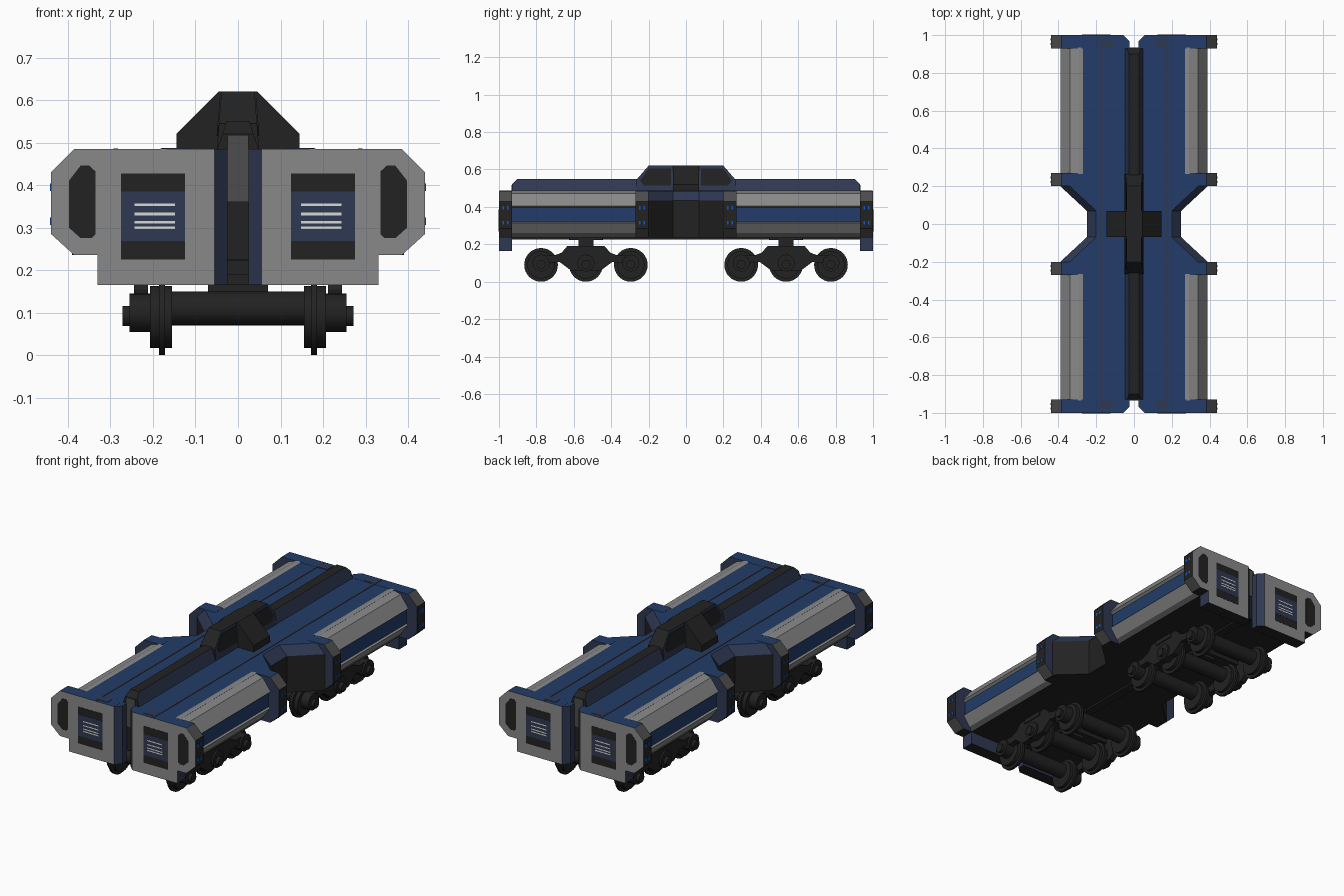
import bpy, bmesh, math
from mathutils import Vector

if "Cube" in bpy.data.objects:
    bpy.data.objects.remove(bpy.data.objects["Cube"])

COLOURS = {
    "blue_paint": (.016, .046, .14), "navy_paint": (.028, .040, .085),
    "black_metal": (.016, .016, .016), "grey_panel": (.25, .25, .25),
    "dark_grey": (.075, .075, .075), "white_bars": (.7, .7, .68),
    "blue_light": (.005, .10, .60)}
BLUE, NAVY, BLACK, GREY, DGREY, WHITE, LIGHT = range(7)
MATS = []
for n, c in COLOURS.items():
    m = bpy.data.materials.new(n)
    m.diffuse_color = (*c, 1)
    m.use_nodes = True
    m.node_tree.nodes["Principled BSDF"].inputs["Base Color"].default_value = m.diffuse_color
    MATS.append(m)


def loft(name, rings, mat, smooth=False):
    """Closed solid through rings of 3D points; mat is a colour or rule(normal, centre)."""
    bm = bmesh.new()
    vs = [[bm.verts.new(p) for p in r] for r in rings]
    n = len(vs[0])
    for a, b in zip(vs, vs[1:]):
        for i in range(n):
            bm.faces.new((a[i], a[(i + 1) % n], b[(i + 1) % n], b[i]))
    bm.faces.new(vs[0])
    bm.faces.new(vs[-1])
    bmesh.ops.recalc_face_normals(bm, faces=bm.faces)
    bm.normal_update()
    for f in bm.faces:
        f.material_index = mat(f.normal, f.calc_center_median()) if callable(mat) else mat
    me = bpy.data.meshes.new(name)
    bm.to_mesh(me)
    bm.free()
    for m in MATS:
        me.materials.append(m)
    ob = bpy.data.objects.new(name, me)
    bpy.context.collection.objects.link(ob)
    if smooth:
        bpy.ops.object.select_all(action='DESELECT')
        ob.select_set(True)
        bpy.context.view_layer.objects.active = ob
        bpy.ops.object.shade_smooth_by_angle(angle=math.radians(35))
    return ob


def prism(name, pts, axis, a, b, mat, sx=1, sy=1, smooth=False):
    """Extrude a 2D profile along an axis from a to b, mirrored by sx, sy."""
    def place(u, v, w):
        p = {"x": (w, u, v), "y": (u, w, v), "z": (u, v, w)}[axis]
        return (p[0] * sx, p[1] * sy, p[2])
    return loft(name, [[place(u, v, w) for u, v in pts] for w in (a, b)], mat, smooth)


def box(name, x, y, z, mat, sx=1, sy=1):
    pts = [(x[0], y[0]), (x[1], y[0]), (x[1], y[1]), (x[0], y[1])]
    return prism(name, pts, "z", z[0], z[1], mat, sx, sy)


def disc(name, y, z, r, a, b, mat, sx=1, n=24):
    pts = [(y + r * math.cos(2 * math.pi * i / n), z + r * math.sin(2 * math.pi * i / n))
           for i in range(n)]
    return prism(name, pts, "x", a, b, mat, sx, 1, True)


# Colour rules
def body_rule(n, c):
    return BLUE if n.z > .9 else BLACK if n.z < -.9 else NAVY

def frame_rule(n, c):
    if abs(n.y) > .9:
        return GREY if abs(c.y) > .97 else NAVY
    if abs(n.z) > .9:
        return BLUE if n.z > 0 else BLACK
    if abs(n.x) > .9:
        return BLACK if c.z > .24 else NAVY
    return DGREY

def tank_rule(n, c):
    if n.z < -.95 or abs(n.y) > .9:
        return BLACK
    if abs(n.x) > .9 and .32 < c.z < .4:
        return BLUE
    return DGREY if c.z < .26 else GREY

def waist_rule(n, c):
    return BLUE if n.z > .9 else NAVY if n.z > .3 else BLACK

def spine_rule(n, c):
    return NAVY if abs(n.x) > .5 else BLACK


END = [(.055, .165), (.33, .165), (.33, .235), (.385, .235), (.44, .285),
       (.44, .43), (.385, .485), (.055, .485)]
MID = [(.28, .235), (.385, .235), (.44, .285), (.44, .43), (.385, .485), (.28, .485)]
TANK = [(.27, .236), (.33, .236), (.345, .26), (.385, .315), (.375, .32), (.375, .396),
        (.388, .406), (.34, .472), (.29, .4865), (.27, .484)]
POCKET = [(.335, .285), (.345, .275), (.37, .275), (.398, .30), (.398, .41),
          (.37, .446), (.35, .446), (.335, .432)]

for sx in (-1, 1):
    # Waist in the middle with bevelled top edge
    plan = [(.025, .2), (.39, .2), (.25, .07), (.25, -.07), (.39, -.2), (.025, -.2)]
    rings = [[(sx * (x - d if x > .1 else x), y, z) for x, y in plan]
             for z, d in ((.235, 0), (.435, 0), (.484, .05))]
    loft("waist", rings, waist_rule)
    # Thin dark line along the roof
    box("roof_line", (.168, .182), (-.998, .998), (.48, .4865), NAVY, sx)
    for sy in (-1, 1):
        # Body half and bevelled inner corner
        prism("body", [(.025, .2), (.025, .97), (.3, .97), (.3, .2)], "z",
              .235, .484, body_rule, sx, sy)
        prism("inner_corner", [(.025, .93), (.025, .97), (.055, .9995), (.08, .9995), (.08, .93)],
              "z", .166, .4845, body_rule, sx, sy)
        # End frame, middle frame and the side tank between them
        prism("end_frame", END, "y", .93, 1, frame_rule, sx, sy)
        prism("middle_frame", MID, "y", .2, .27, frame_rule, sx, sy)
        prism("side_tank", TANK, "y", .265, .935, tank_rule, sx, sy)
        # End plate details
        box("end_window", (.125, .275), (.995, 1.001), (.225, .427), BLACK, sx, sy)
        box("end_panel", (.125, .275), (.996, 1.002), (.268, .385), NAVY, sx, sy)
        for z in (.354, .332, .313, .300):
            box("panel_bar", (.148, .243), (.997, 1.003), (z - .003, z + .003), WHITE, sx, sy)
        prism("end_pocket", POCKET, "y", .995, 1.001, BLACK, sx, sy)
        box("roof_patch", (.11, .18), (.935, .98), (.48, .4868), NAVY, sx, sy)
        # Small side lights
        for yc in (.965, .235):
            for dy in (-.012, .012):
                for z in (.395, .315):
                    box("side_light", (.436, .442), (yc + dy - .005, yc + dy + .005),
                        (z - .009, z + .009), LIGHT, sx, sy)

# Core in the slit and its grey end plates
box("core", (-.025, .025), (-.93, .93), (.225, .5), BLACK)
for sy in (-1, 1):
    box("core_end_plate", (-.025, .025), (.925, .934), (.36, .518), DGREY, 1, sy)


def ridge(name, stations, base, slope):
    rings = []
    for y, top in stations:
        w = base - slope * (top - .48)
        rings.append([(-base, y, .48), (base, y, .48), (w, y, top), (-w, y, top)])
    return loft(name, rings, spine_rule)


# Spine along the roof and raised hump
ridge("roof_spine", [(-.93, .52), (-.9, .55), (.9, .55), (.93, .52)], .05, .33)
ridge("roof_hump", [(-.265, .545), (-.2, .62), (.2, .62), (.265, .545)], .05, .08)
hump_window = [(.08, .515), (.225, .515), (.245, .54), (.2, .605), (.08, .605)]
for sx in (-1, 1):
    for sy in (-1, 1):
        loft("hump_window", [[(sx * (.05 - .08 * (z - .48) + d), sy * y, z) for y, z in hump_window]
                             for d in (-.005, .003)], BLACK)
prism("cross_housing", [(-.145, .48), (.145, .48), (.145, .52), (.045, .62), (-.045, .62),
                        (-.145, .52)], "y", -.07, .07, BLACK)

# Two three-axle bogies
half = [(.03, .19), (.10, .19), (.13, .155), (.17, .14), (.22, .14), (.26, .11), (.25, .075),
        (.20, .10), (.14, .105), (.08, .06)]
side = half + [(-y, z) for y, z in reversed(half)]
for yc in (-.535, .535):
    box("pivot_plate", (-.07, .07), (yc - .09, yc + .09), (.222, .24), BLACK)
    box("pivot_post", (-.07, .07), (yc - .04, yc + .04), (.15, .225), BLACK)
    box("bolster", (-.25, .25), (yc - .06, yc + .06), (.166, .19), BLACK)
    for sx in (-1, 1):
        prism("bogie_side", [(yc + y, z) for y, z in side], "x", .212, .245, BLACK, sx)
    for dy in (-.24, 0, .24):
        y = yc + dy
        disc("axle_tube", y, .11, .04, -.175, .175, BLACK)
        for sx in (-1, 1):
            disc("wheel_flange", y, .09, .09, .172, .186, BLACK, sx, 32)
            disc("wheel_tread", y, .09, .073, .155, .207, BLACK, sx, 32)
            disc("axle_box", y, .1, .045, .205, .255, BLACK, sx)
            disc("axle_cap", y, .092, .024, .25, .272, BLACK, sx, 16)
